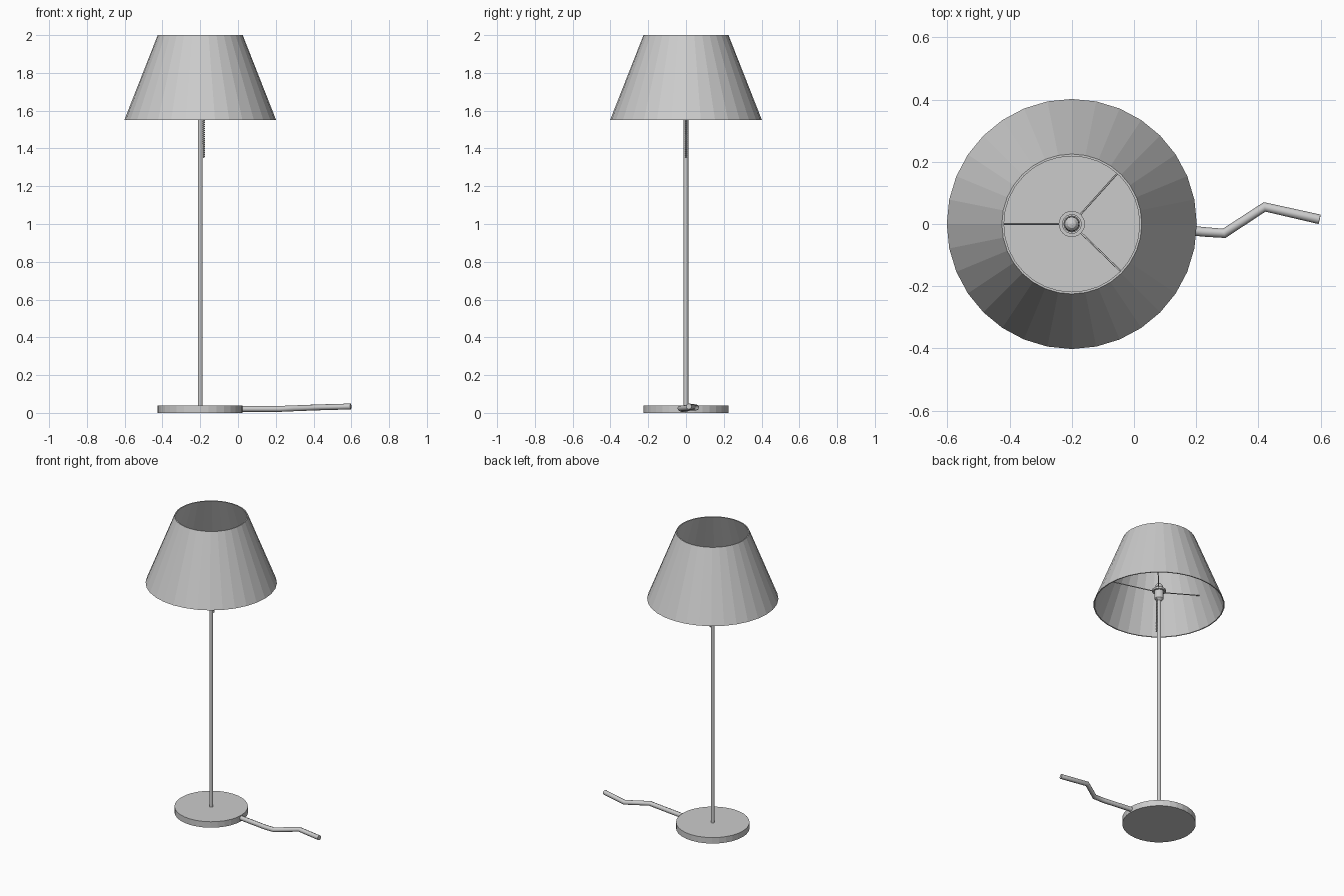
import bpy, bmesh
from math import sin, cos, pi, radians
from mathutils import Vector

if "Cube" in bpy.data.objects:
    bpy.data.objects.remove(bpy.data.objects["Cube"])

CX = -0.2


def make_object(name, bm):
    bmesh.ops.recalc_face_normals(bm, faces=bm.faces)
    me = bpy.data.meshes.new(name)
    bm.to_mesh(me)
    bm.free()
    ob = bpy.data.objects.new(name, me)
    bpy.context.collection.objects.link(ob)
    return ob


def lathe(name, profile, n=32, closed=False):
    """Spin an (r, z) profile round the lamp axis; open profiles get end caps."""
    bm = bmesh.new()
    rings = [[bm.verts.new((CX + r * cos(2 * pi * i / n), r * sin(2 * pi * i / n), z))
              for i in range(n)] for r, z in profile]
    pairs = list(zip(rings, rings[1:]))
    if closed:
        pairs.append((rings[-1], rings[0]))
    else:
        bm.faces.new(rings[0])
        bm.faces.new(rings[-1])
    for a, b in pairs:
        for i in range(n):
            j = (i + 1) % n
            bm.faces.new((a[i], a[j], b[j], b[i]))
    return make_object(name, bm)


def tube(name, points, radius, resolution=1):
    """Round bar along a polyline, converted to a mesh."""
    cu = bpy.data.curves.new(name, 'CURVE')
    cu.dimensions = '3D'
    cu.bevel_depth = radius
    cu.bevel_resolution = resolution
    cu.use_fill_caps = True
    sp = cu.splines.new('POLY')
    sp.points.add(len(points) - 1)
    for p, co in zip(sp.points, points):
        p.co = (*co, 1)
    tmp = bpy.data.objects.new(name, cu)
    bpy.context.collection.objects.link(tmp)
    me = bpy.data.meshes.new_from_object(tmp.evaluated_get(bpy.context.evaluated_depsgraph_get()))
    bpy.data.objects.remove(tmp)
    ob = bpy.data.objects.new(name, me)
    bpy.context.collection.objects.link(ob)
    return ob


# Base and pole
lathe("base", [(0.225, 0), (0.225, 0.04)])
lathe("pole", [(0.012, 0.04), (0.012, 1.6)], 16)

# Thin-walled open shade
lathe("shade", [(0.402, 1.55), (0.225, 2.0), (0.218, 2.0), (0.395, 1.55)], closed=True)

# Socket, collar holding the spokes, and small bulb
lathe("socket", [(0.012, 1.575), (0.027, 1.59), (0.027, 1.66)], 16)
lathe("spoke_collar", [(0.042, 1.642), (0.042, 1.654), (0.03, 1.654), (0.03, 1.642)], 24, closed=True)
lathe("bulb", [(0.018, 1.66), (0.024, 1.672), (0.022, 1.685), (0.013, 1.695), (0.003, 1.698)], 16)

# Three spokes rising outward to the shade
for k, ang in enumerate((180, 48, -44)):
    d = Vector((cos(radians(ang)), sin(radians(ang)), 0))
    c = Vector((CX, 0, 0))
    tube(f"spoke_{k + 1}", [c + d * 0.036 + Vector((0, 0, 1.648)),
                            c + d * 0.325 + Vector((0, 0, 1.735))], 0.003)

# Beaded pull chain beside the pole
bm = bmesh.new()
for i in range(24):
    ret = bmesh.ops.create_icosphere(bm, subdivisions=1, radius=0.0065)
    bmesh.ops.translate(bm, verts=ret["verts"], vec=(CX + 0.019, 0, 1.357 + i * 0.0105))
make_object("pull_chain", bm)

# Power cable
tube("power_cable", [(-0.02, 0.005, 0.021), (0.22, -0.025, 0.021), (0.29, -0.03, 0.024),
                     (0.42, 0.055, 0.029), (0.597, 0.015, 0.034)], 0.0155, 2)
